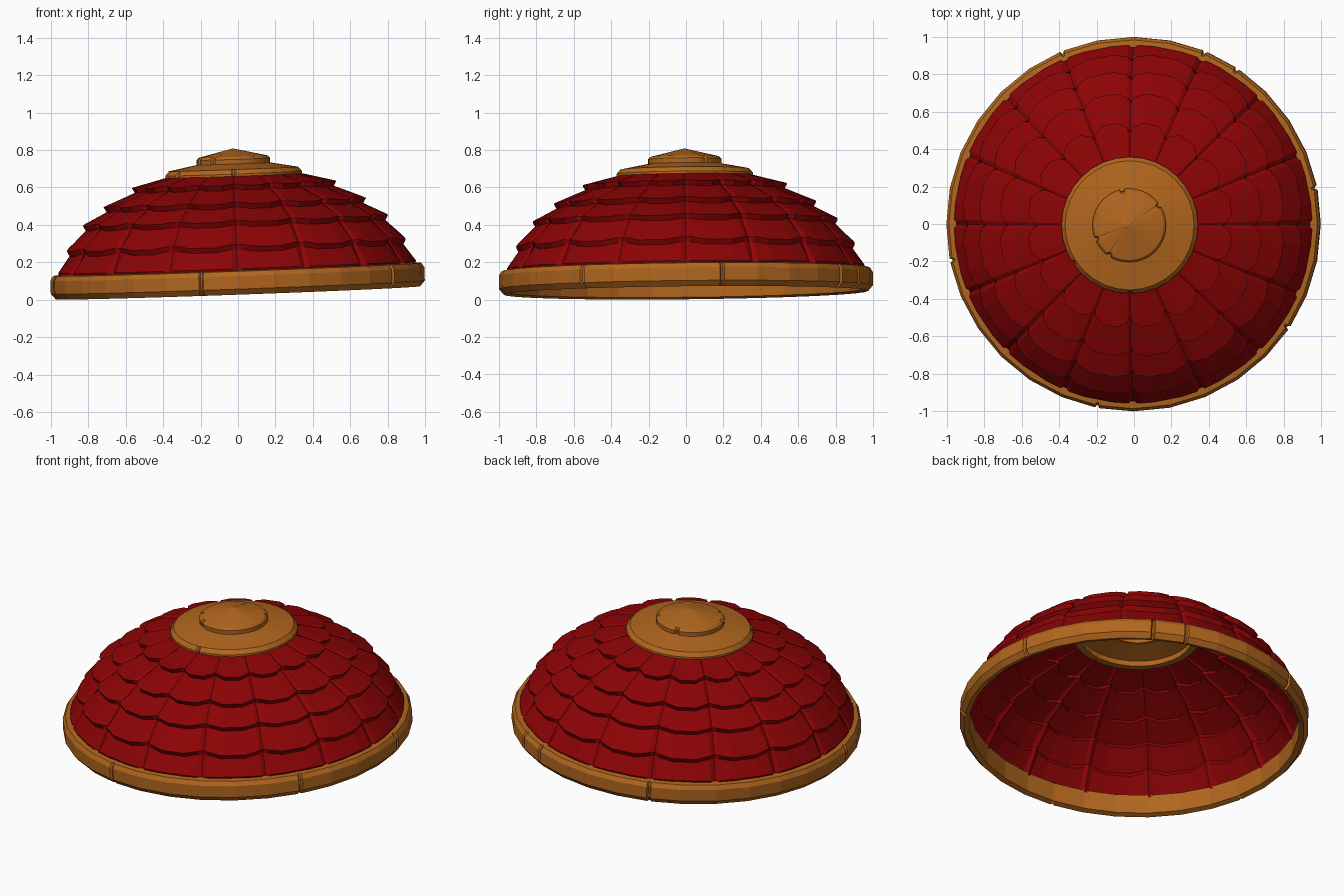
import bpy, bmesh
from math import radians, cos, sin
from mathutils import Matrix

if "Cube" in bpy.data.objects:
    bpy.data.objects.remove(bpy.data.objects["Cube"], do_unlink=True)


def make_material(name, colour):
    mat = bpy.data.materials.new(name)
    mat.use_nodes = True
    mat.diffuse_color = (*colour, 1)
    mat.node_tree.nodes["Principled BSDF"].inputs["Base Color"].default_value = (*colour, 1)
    return mat


RED = make_material("dark red tile", (0.262, 0.001, 0.0015))
GOLD = make_material("old gold wood", (0.44, 0.133, 0.013))

# The whole roof leans slightly to one side
LEAN = (Matrix.Translation((0, 0, 0.037))
        @ Matrix.Rotation(radians(-2.06), 4, 'Y')
        @ Matrix.Rotation(radians(0.6), 4, 'X'))


def revolve(name, columns, mat, closed=True):
    """Ring from (angle, [(radius, height), ...]) columns."""
    bm = bmesh.new()
    rings = [[bm.verts.new((r * cos(a), r * sin(a), z)) for r, z in pts]
             for a, pts in columns]
    for i, cur in enumerate(rings):
        nxt = rings[(i + 1) % len(rings)]
        for j in range(len(cur) if closed else len(cur) - 1):
            k = (j + 1) % len(cur)
            bm.faces.new((cur[j], nxt[j], nxt[k], cur[k]))
    bmesh.ops.remove_doubles(bm, verts=bm.verts, dist=0.0001)
    bm.transform(LEAN)
    mesh = bpy.data.meshes.new(name)
    bm.to_mesh(mesh)
    bm.free()
    mesh.materials.append(mat)
    obj = bpy.data.objects.new(name, mesh)
    bpy.context.collection.objects.link(obj)


def nicked_ring(name, profile, nicks, depth, width, nick_min):
    """32-sided lathe with small grooves cut at the given corners."""
    columns = []
    for i in range(32):
        a = radians(i * 11.25)
        if i in nicks:
            w = radians(width)
            cut = [(r - depth if r > nick_min else r, z) for r, z in profile]
            columns += [(a - w, profile), (a - w * 0.4, cut),
                        (a + w * 0.4, cut), (a + w, profile)]
        else:
            columns.append((a, profile))
    revolve(name, columns, GOLD)


# Rim
nicked_ring("rim", [(0.975, 0), (1, 0.03), (1, 0.1), (0.985, 0.125),
                    (0.945, 0.13), (0.945, 0.01)],
            (1, 5, 6, 10, 17, 23, 29), 0.014, 0.7, 0.96)

# Folded tile shell: each row starts with a steep lip (bottom, top)
LIPS = [((0.948, 0.11), (0.957, 0.138)),
        ((0.898, 0.227), (0.912, 0.254)),
        ((0.806, 0.36), (0.821, 0.387)),
        ((0.69, 0.455), (0.706, 0.482)),
        ((0.535, 0.553), (0.55, 0.579))]
CROWN = (0.33, 0.635)

columns = []
for sector in range(16):
    # position across the tile, lift of its lower edge, depth of the seam
    for across, lift, sink in ((0, 0.17, 0.022), (0.07, 0.14, 0),
                               (0.3, 0, 0), (0.7, 0, 0), (0.93, 0.14, 0)):
        pts = []
        for n, (bottom, top) in enumerate(LIPS):
            end = LIPS[n + 1][0] if n + 1 < len(LIPS) else CROWN
            up = lift if n else 0
            dr, dz = (end[0] - top[0]) * up, (end[1] - top[1]) * up
            pts += [(bottom[0] + dr, bottom[1] + dz),
                    (top[0] + dr - sink, top[1] + dz - sink * 0.3)]
        columns.append((radians((sector + across) * 22.5), pts + [CROWN]))
revolve("tile_shell", columns, RED, closed=False)

# Crown: hollow collar and hollow pointed top disc
nicked_ring("collar", [(0.365, 0.615), (0.365, 0.638), (0.345, 0.662), (0.17, 0.695),
                       (0.17, 0.683), (0.325, 0.648), (0.325, 0.615)],
            (19, 24), 0.012, 2, 0.35)
nicked_ring("top_disc", [(0.195, 0.675), (0.197, 0.715), (0.185, 0.728), (0, 0.772),
                         (0, 0.755), (0.168, 0.715), (0.168, 0.675)],
            (3, 9, 18, 21), 0.012, 4, 0.18)
